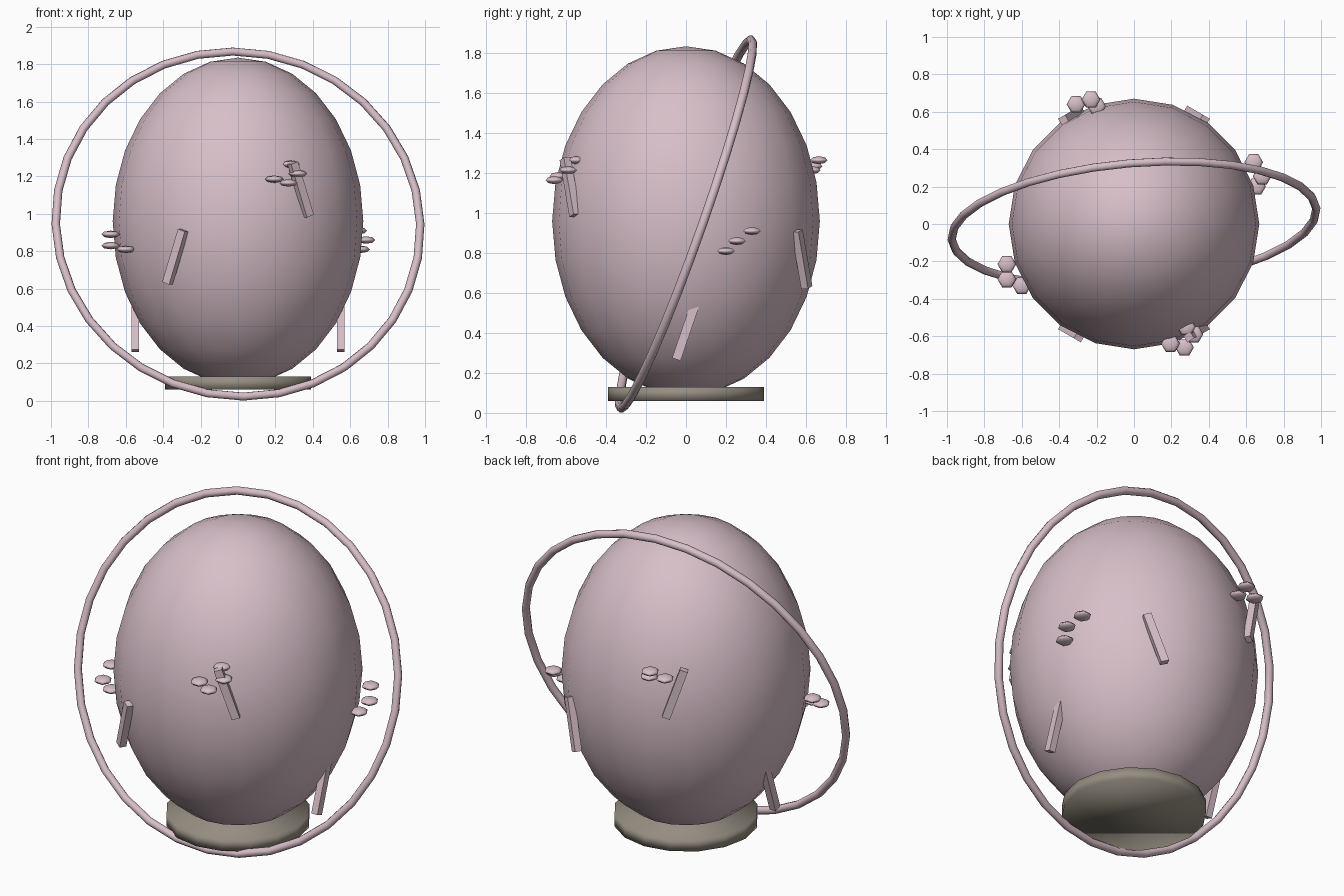
import bpy
import math
from mathutils import Matrix, Vector

cube = bpy.data.objects.get("Cube")
if cube:
    bpy.data.objects.remove(cube, do_unlink=True)


def material(name, rgb):
    mat = bpy.data.materials.new(name)
    mat.use_nodes = True
    color = (*rgb, 1.0)
    mat.diffuse_color = color
    mat.node_tree.nodes["Principled BSDF"].inputs["Base Color"].default_value = color
    return mat


pink = material("dusty_pink", (0.68, 0.52, 0.58))
stone = material("warm_stone", (0.30, 0.27, 0.22))


def finish(name, mat, smooth=True):
    obj = bpy.context.object
    obj.name = name
    obj.data.materials.append(mat)
    if smooth:
        bpy.ops.object.shade_smooth()
    return obj


# Egg body
EGG_Z, EGG_R, EGG_H = 0.96, 0.67, 0.875
bpy.ops.mesh.primitive_uv_sphere_add(segments=20, ring_count=14, radius=1, location=(0, 0, EGG_Z))
egg = finish("egg_body", pink)
egg.scale = (EGG_R, EGG_R, EGG_H)

# Low round foot
bpy.ops.mesh.primitive_cylinder_add(vertices=16, radius=0.39, depth=0.07, location=(0, 0, 0.095))
finish("foot_disc", stone)

# Tilted hoop around the body
bpy.ops.mesh.primitive_torus_add(major_segments=32, minor_segments=8,
                                 major_radius=0.978, minor_radius=0.0225,
                                 location=(0, 0, 0.945), rotation=(1.232, 0, 0.085))
finish("tilted_hoop", pink)

# Six leaning bars in three heights, leaning alternately
for i in range(6):
    angle = i * math.pi / 3
    height = 0.41 + 0.36 * (i % 3)
    radius = 0.55 if i % 3 == 0 else 0.67
    lean = -0.33 if i % 2 == 0 else 0.33
    bpy.ops.mesh.primitive_cube_add(size=1)
    bar = finish(f"leaning_bar_{i + 1}", pink, smooth=False)
    bar.matrix_world = (Matrix.Rotation(angle, 4, "Z")
                        @ Matrix.Translation(Vector((radius, 0, height)))
                        @ Matrix.Rotation(lean, 4, "X")
                        @ Matrix.Diagonal((0.04, 0.045, 0.30, 1)))

# Clusters of small flattened beads
clusters = {
    "front": [(0.195, -0.64, 1.185), (0.27, -0.66, 1.165), (0.32, -0.59, 1.215), (0.28, -0.55, 1.265)],
    "left": [(0.64, 0.33, 0.91), (0.685, 0.255, 0.86), (0.655, 0.2, 0.81)],
    "right": [(-0.68, -0.215, 0.89), (-0.68, -0.295, 0.83), (-0.60, -0.33, 0.81)],
    "back": [(-0.31, 0.64, 1.235), (-0.23, 0.665, 1.265), (-0.2, 0.63, 1.215)],
}
for side, spots in clusters.items():
    for n, spot in enumerate(spots):
        bpy.ops.mesh.primitive_uv_sphere_add(segments=6, ring_count=4, radius=0.05,
                                             location=spot, rotation=(0, 0, math.pi / 6))
        bead = finish(f"{side}_bead_{n + 1}", pink)
        bead.scale = (1, 1, 0.4)
